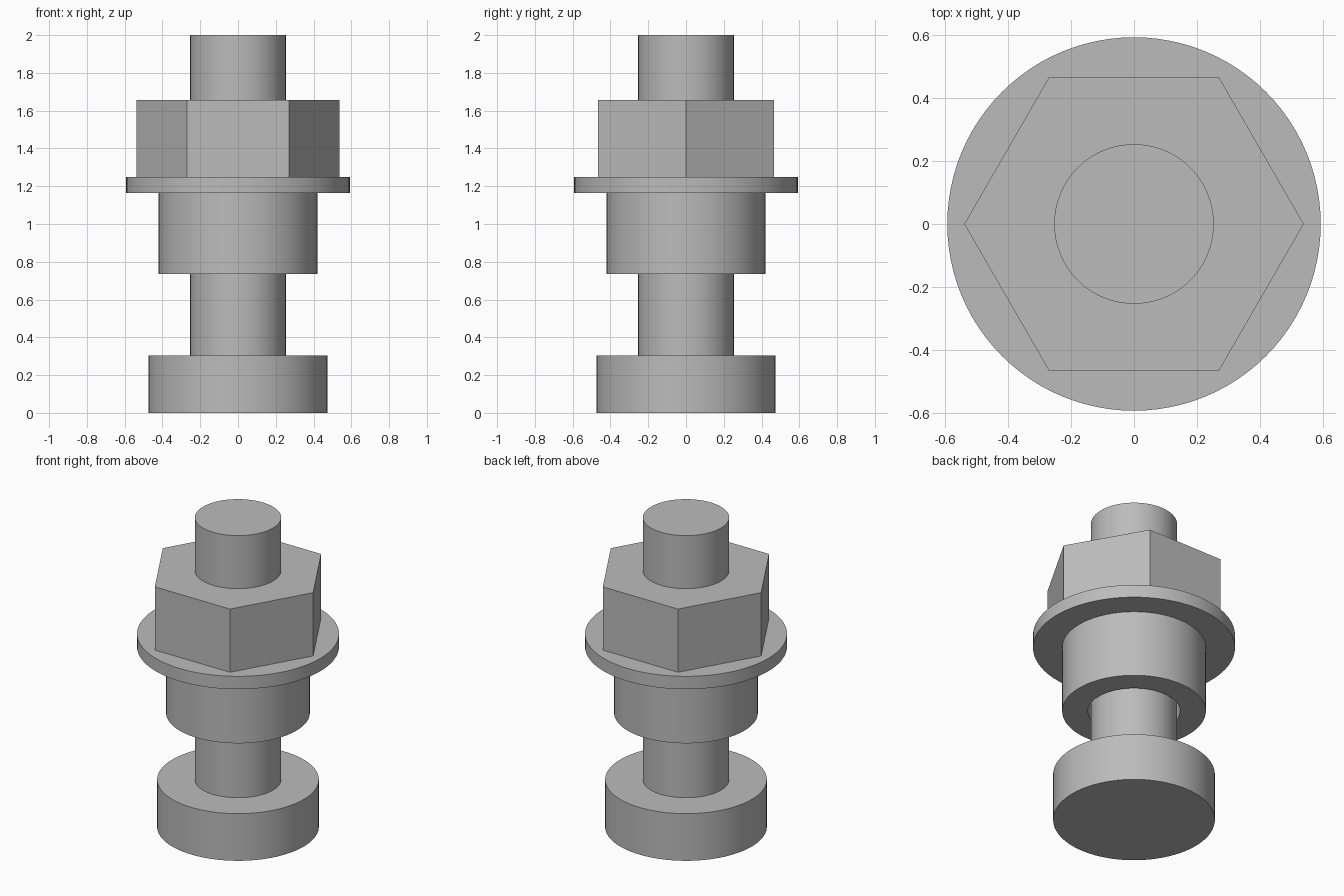
import bpy, bmesh, math
from mathutils import Vector

cube = bpy.data.objects.get("Cube")
if cube:
    bpy.data.objects.remove(cube, do_unlink=True)

SEGMENTS = 96
SHAFT_R = 0.253
BORE_R = 0.27

steel = bpy.data.materials.new("plain grey steel")
steel.use_nodes = True
grey = (0.5, 0.5, 0.5, 1)
steel.diffuse_color = grey
steel.node_tree.nodes["Principled BSDF"].inputs["Base Color"].default_value = grey


def finish(name, bm):
    bmesh.ops.recalc_face_normals(bm, faces=bm.faces)
    mesh = bpy.data.meshes.new(name)
    bm.to_mesh(mesh)
    bm.free()
    mesh.materials.append(steel)
    obj = bpy.data.objects.new(name, mesh)
    bpy.context.collection.objects.link(obj)
    bpy.ops.object.select_all(action="DESELECT")
    obj.select_set(True)
    bpy.context.view_layer.objects.active = obj
    bpy.ops.object.shade_smooth_by_angle(angle=math.radians(30))
    return obj


def loop(bm, sides, radius, z):
    """Closed polygon with its first corner on +x."""
    angles = [math.tau * i / sides for i in range(sides)]
    verts = [bm.verts.new((radius * math.cos(a), radius * math.sin(a), z)) for a in angles]
    return [bm.edges.new((verts[i - 1], verts[i])) for i in range(sides)]


def ring(name, sides, radius, bore, z0, z1):
    """Prism with a round hole through it."""
    bm = bmesh.new()
    edges = loop(bm, sides, radius, z0) + loop(bm, SEGMENTS, bore, z0)
    bmesh.ops.triangle_fill(bm, edges=edges, use_beauty=True)
    out = bmesh.ops.extrude_face_region(bm, geom=bm.faces[:], use_keep_orig=True)
    top = [g for g in out["geom"] if isinstance(g, bmesh.types.BMVert)]
    bmesh.ops.translate(bm, verts=top, vec=Vector((0, 0, z1 - z0)))
    return finish(name, bm)


def lathe(name, profile):
    """Solid of revolution with flat end caps."""
    bm = bmesh.new()
    rings = []
    for radius, z in profile:
        edges = loop(bm, SEGMENTS, radius, z)
        rings.append([e.verts[1] for e in edges])
    for low, high in zip(rings, rings[1:]):
        for i in range(SEGMENTS):
            bm.faces.new((low[i - 1], low[i], high[i], high[i - 1]))
    bm.faces.new(rings[0])
    bm.faces.new(rings[-1])
    return finish(name, bm)


# Bolt: wide round head at the bottom and a plain shaft
lathe("bolt", [(0.474, 0), (0.474, 0.305), (SHAFT_R, 0.305), (SHAFT_R, 2)])

# Parts stacked on the shaft
ring("sleeve", SEGMENTS, 0.421, BORE_R, 0.735, 1.165)
ring("washer", SEGMENTS, 0.592, BORE_R, 1.165, 1.248)
ring("hex_nut", 6, 0.538, SHAFT_R, 1.248, 1.657)
